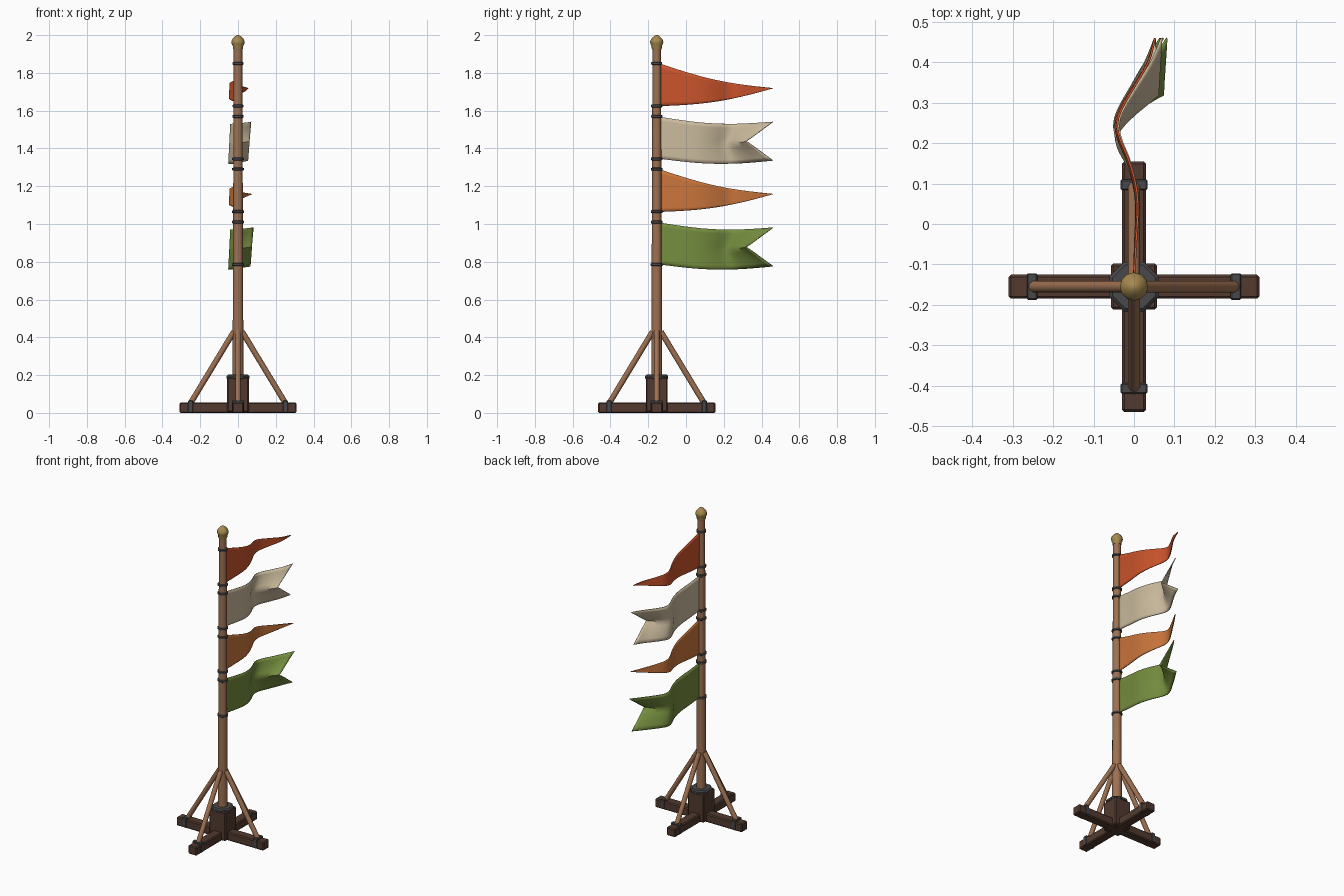
import bpy, bmesh, math
from mathutils import Vector

if "Cube" in bpy.data.objects:
    bpy.data.objects.remove(bpy.data.objects["Cube"])

PY = -0.155  # pole position on y


def mat(name, rgb):
    m = bpy.data.materials.new(name)
    m.diffuse_color = (*rgb, 1)
    m.use_nodes = True
    m.node_tree.nodes["Principled BSDF"].inputs["Base Color"].default_value = m.diffuse_color
    return m


WOOD = mat("pole wood", (0.34, 0.165, 0.085))
DARK = mat("dark wood", (0.085, 0.042, 0.028))
IRON = mat("iron", (0.065, 0.065, 0.07))
GOLD = mat("brass", (0.38, 0.25, 0.075))
RED = mat("red cloth", (0.60, 0.09, 0.025))
CREAM = mat("cream cloth", (0.60, 0.50, 0.34))
ORANGE = mat("orange cloth", (0.60, 0.18, 0.045))
GREEN = mat("green cloth", (0.18, 0.27, 0.05))


def finish(name, bm, material, smooth=None):
    bmesh.ops.recalc_face_normals(bm, faces=bm.faces)
    me = bpy.data.meshes.new(name)
    bm.to_mesh(me)
    bm.free()
    me.materials.append(material)
    ob = bpy.data.objects.new(name, me)
    bpy.context.collection.objects.link(ob)
    if smooth:
        bpy.context.view_layer.objects.active = ob
        ob.select_set(True)
        bpy.ops.object.shade_smooth_by_angle(angle=math.radians(smooth))
        ob.select_set(False)
    return ob


def box(name, center, size, material, bevel=0.006):
    bm = bmesh.new()
    bmesh.ops.create_cube(bm, size=1)
    for v in bm.verts:
        v.co = Vector([c + s * k for c, s, k in zip(center, size, v.co)])
    bmesh.ops.bevel(bm, geom=bm.edges[:], offset=bevel, segments=1, affect='EDGES')
    return finish(name, bm, material)


def lathe(name, profile, material, sides=16, smooth=40, turn=0.0):
    """Turn (radius, z) points around the pole axis."""
    bm = bmesh.new()
    rings = []
    for r, z in profile:
        rings.append([bm.verts.new((r * math.cos(turn + math.tau * i / sides),
                                    PY + r * math.sin(turn + math.tau * i / sides), z))
                      for i in range(sides)])
    for a, b in zip(rings, rings[1:]):
        for i in range(sides):
            j = (i + 1) % sides
            bm.faces.new((a[i], a[j], b[j], b[i]))
    bm.faces.new(rings[0])
    bm.faces.new(rings[-1])
    return finish(name, bm, material, smooth)


def rod(name, a, b, r, material, sides=10):
    a, b = Vector(a), Vector(b)
    bm = bmesh.new()
    bmesh.ops.create_cone(bm, cap_ends=True, segments=sides, radius1=r, radius2=r,
                          depth=(b - a).length)
    q = (b - a).to_track_quat('Z', 'Y')
    for v in bm.verts:
        v.co = q @ v.co + (a + b) / 2
    return finish(name, bm, material, 40)


# Crossed foot beams, socket block and iron collar
box("foot_beam_x", (0, PY, 0.0275), (0.62, 0.06, 0.055), DARK)
box("foot_beam_y", (0, PY, 0.0275), (0.06, 0.62, 0.055), DARK)
box("socket_block", (0, PY, 0.096), (0.114, 0.114, 0.184), DARK)
lathe("socket_collar", [(0.060, 0.178), (0.066, 0.183), (0.066, 0.195), (0.058, 0.202)],
      IRON, sides=8, smooth=None, turn=math.pi / 8)

# Diagonal braces with iron straps at their feet
for k, side in enumerate(("right", "back", "left", "front")):
    dx, dy = ((1, 0), (0, 1), (-1, 0), (0, -1))[k]
    rod(side + "_brace", (dx * 0.255, PY + dy * 0.255, 0.045),
        (dx * 0.022, PY + dy * 0.022, 0.43), 0.015, WOOD)
    box(side + "_strap", (dx * 0.252, PY + dy * 0.252, 0.034),
        (0.026 if dx else 0.066, 0.026 if dy else 0.066, 0.062), IRON, 0.003)

# Pole and finial
lathe("pole", [(0.029, 0.02), (0.0285, 0.3), (0.0225, 1.94)], WOOD)
lathe("finial", [(0.025, 1.925), (0.027, 1.93), (0.027, 1.942), (0.034, 1.956), (0.035, 1.966),
                 (0.031, 1.977), (0.020, 1.990), (0.010, 1.998), (0.003, 2.0)], GOLD, sides=12)

# Sideways billow of the cloth along its length: (u, x); the last x varies per flag
WAVE = [(0, 0.0), (0.15, 0.004), (0.3, 0.008), (0.4, 0.001), (0.5, -0.017), (0.58, -0.037),
        (0.64, -0.044), (0.7, -0.034), (0.8, 0.0), (0.9, 0.035), (1.0, 0.06)]


def wave(u, tip):
    pts = WAVE[:-1] + [(1.0, tip)]
    i = next((k for k in range(len(pts) - 1) if u <= pts[k + 1][0] + 1e-6), len(pts) - 2)

    def slope(k):
        lo, hi = max(k - 1, 0), min(k + 1, len(pts) - 1)
        return (pts[hi][1] - pts[lo][1]) / (pts[hi][0] - pts[lo][0])
    (u0, x0), (u1, x1) = pts[i], pts[i + 1]
    h = u1 - u0
    t = (u - u0) / h
    return ((2*t**3 - 3*t**2 + 1) * x0 + (t**3 - 2*t*t + t) * h * slope(i)
            + (3*t*t - 2*t**3) * x1 + (t**3 - t*t) * h * slope(i + 1))


def flag(name, top, forked, tip, material):
    """Pennant (tapering) or forked banner, hung between two iron bands."""
    nu, nv = 30, 10
    bm = bmesh.new()
    grid = []
    for i in range(nu + 1):
        u = i / nu
        col = []
        for j in range(nv + 1):
            s = 2 * j / nv - 1  # -1 bottom, 1 top
            notch = 0.14 * u**3 * (1 - abs(s)) if forked else 0
            half = 0.111 - 0.009 * u if forked else 0.111 * (1 - u) + 0.001
            z = top - 0.111 - 0.0175 * u - 0.022 * math.sin(math.pi * u) + s * half
            x = wave(u, tip) + 0.009 * s * u * (half / 0.111)
            col.append(bm.verts.new((x, -0.135 + 0.595 * u - notch, z)))
        grid.append(col)
    for a, b in zip(grid, grid[1:]):
        for j in range(nv):
            bm.faces.new((a[j], b[j], b[j + 1], a[j + 1]))
    ob = finish(name, bm, material, 60)
    mod = ob.modifiers.new("thickness", 'SOLIDIFY')
    mod.thickness = 0.005
    mod.offset = 0
    for part, z in (("upper", top + 0.003), ("lower", top - 0.222)):
        r = 0.0285 - 0.0045 * (z - 0.3) / 1.64
        lathe(f"{name}_{part}_band", [(r, z - 0.008), (r + 0.005, z - 0.005),
                                      (r + 0.005, z + 0.005), (r, z + 0.008)], IRON)


flag("red_pennant", 1.847, False, 0.052, RED)
flag("cream_banner", 1.567, True, 0.060, CREAM)
flag("orange_pennant", 1.287, False, 0.072, ORANGE)
flag("green_banner", 1.007, True, 0.073, GREEN)
